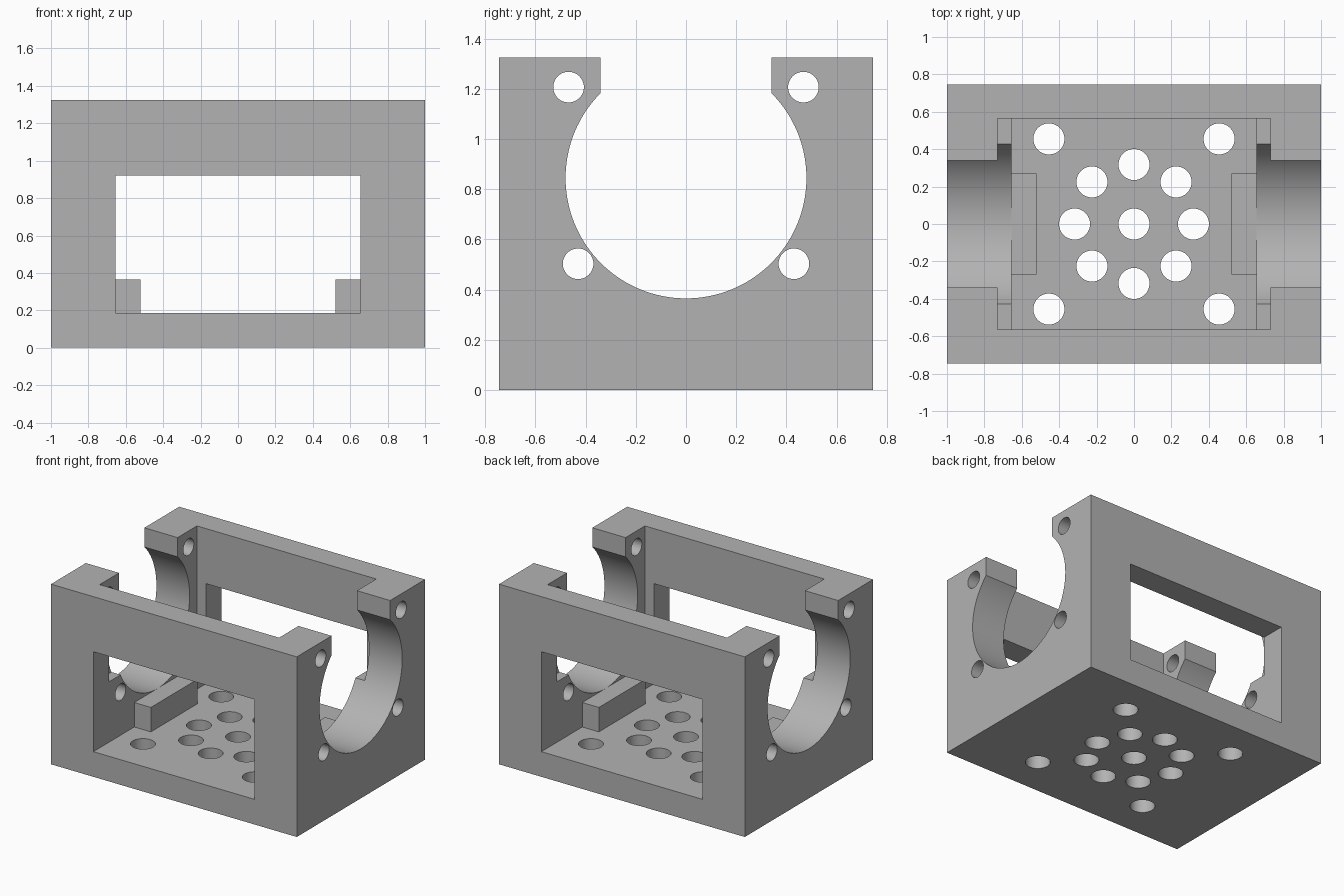
import bpy
import math
from mathutils import Matrix

if "Cube" in bpy.data.objects:
    bpy.data.objects.remove(bpy.data.objects["Cube"], do_unlink=True)

grey = bpy.data.materials.new("plain grey")
grey.use_nodes = True
colour = (0.45, 0.45, 0.45, 1)
grey.diffuse_color = colour
grey.node_tree.nodes["Principled BSDF"].inputs["Base Color"].default_value = colour


def box(name, x, y, z):
    """Box from (min, max) ranges."""
    bpy.ops.mesh.primitive_cube_add(size=1)
    ob = bpy.context.object
    ob.name = name
    spans = (x, y, z)
    size = [b - a for a, b in spans]
    centre = [(a + b) / 2 for a, b in spans]
    ob.data.transform(Matrix.Translation(centre) @ Matrix.Diagonal((*size, 1)))
    ob.data.materials.append(grey)
    return ob


def rod(name, centre, radius, length, along_x=False, sides=48):
    turn = (0, math.pi / 2, 0) if along_x else (0, 0, 0)
    bpy.ops.mesh.primitive_cylinder_add(vertices=sides, radius=radius, depth=length,
                                        location=centre, rotation=turn)
    ob = bpy.context.object
    ob.name = name
    ob.data.materials.append(grey)
    return ob


def both(v):
    return (-v, v)


# Solid housing block
housing = box("housing", both(1), both(0.745), (0, 1.325))

# Side window tunnel and wider upper cavity
cutters = [box("window_cutter", both(0.655), both(1), (0.185, 0.92)),
           box("cavity_cutter", both(0.73), both(0.565), (0.63, 1.5))]

# Round cradle through both ends, open at the top
cutters.append(rod("bore_cutter", (0, 0, 0.845), 0.48, 2.4, True, 128))
cutters.append(box("slot_cutter", both(1.2), both(0.34), (0.9, 1.5)))

# Bolt holes through the end walls
for side in (-1, 1):
    cutters.append(rod("upper_bolt_cutter", (0, side * 0.468, 1.207), 0.061, 2.4, True))
    cutters.append(rod("lower_bolt_cutter", (0, side * 0.43, 0.503), 0.061, 2.4, True))

# Floor holes: centre, ring of eight, four corners
spots = [(0, 0)]
spots += [(0.318 * math.cos(i * math.pi / 4), 0.318 * math.sin(i * math.pi / 4)) for i in range(8)]
spots += [(sx * 0.455, sy * 0.455) for sx in (-1, 1) for sy in (-1, 1)]
cutters += [rod("floor_hole_cutter", (x, y, 0.1), 0.083, 0.4) for x, y in spots]

# Carve the housing
for cutter in cutters:
    cutter.hide_render = True
    mod = housing.modifiers.new("cut", 'BOOLEAN')
    mod.operation = 'DIFFERENCE'
    mod.solver = 'EXACT'
    mod.object = cutter
bpy.ops.object.select_all(action='DESELECT')
housing.select_set(True)
bpy.context.view_layer.objects.active = housing
for mod in list(housing.modifiers):
    bpy.ops.object.modifier_apply(modifier=mod.name)
for cutter in cutters:
    bpy.data.objects.remove(cutter, do_unlink=True)
bpy.ops.object.shade_smooth_by_angle(angle=math.radians(30))

# Support blocks on the floor below each cradle
for name, x in (("left_support", (0.52, 0.655)), ("right_support", (-0.655, -0.52))):
    box(name, x, both(0.27), (0.185, 0.365))
